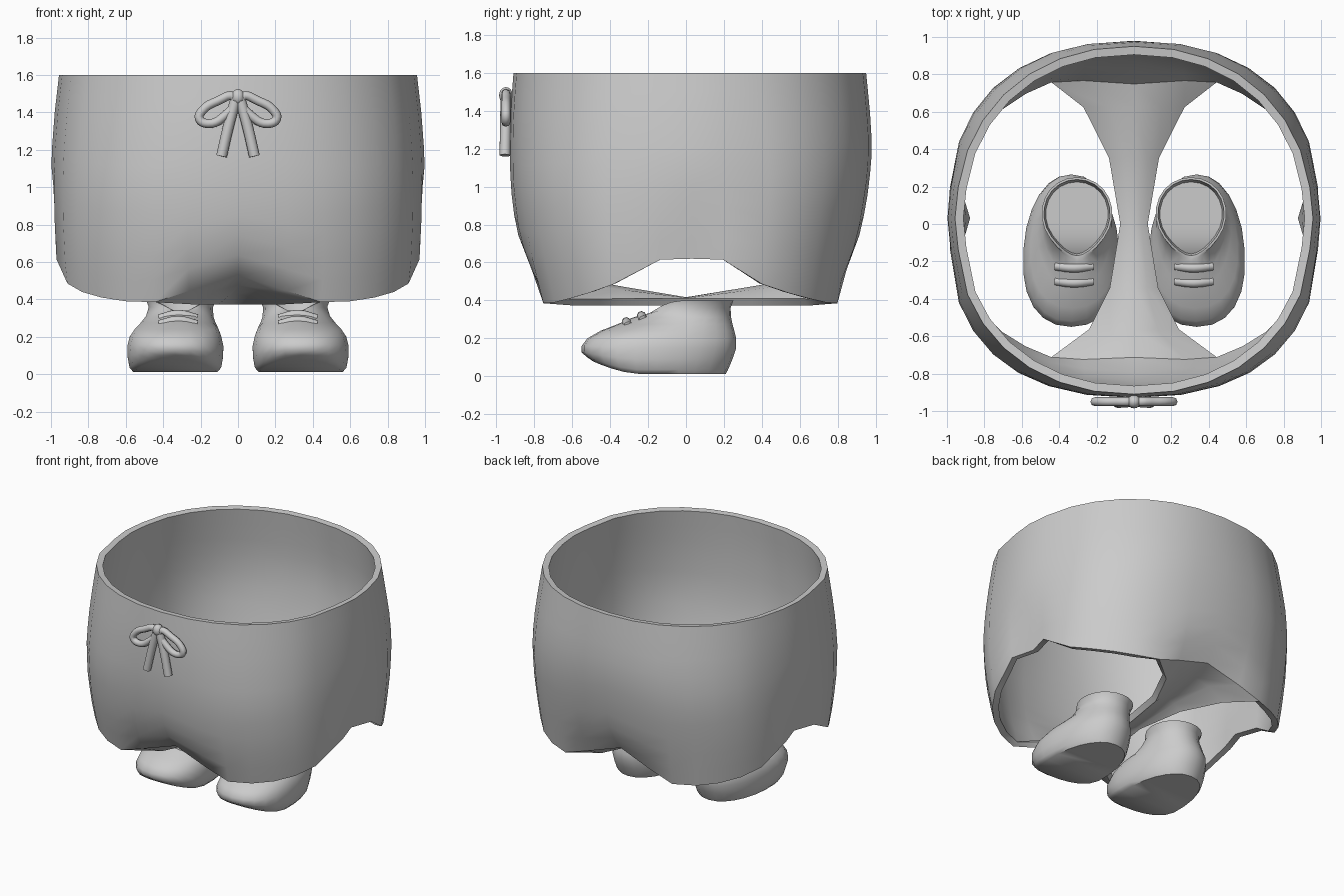
import bpy, bmesh, math
from mathutils import Vector

if "Cube" in bpy.data.objects:
    bpy.data.objects.remove(bpy.data.objects["Cube"])

grey = bpy.data.materials.new("plain grey")
grey.diffuse_color = (0.6, 0.6, 0.6, 1)
grey.use_nodes = True
grey.node_tree.nodes["Principled BSDF"].inputs["Base Color"].default_value = grey.diffuse_color


def finish(ob, angle=40):
    """Apply modifiers, smooth the surface and colour it."""
    bpy.ops.object.select_all(action='DESELECT')
    ob.select_set(True)
    bpy.context.view_layer.objects.active = ob
    if ob.type == 'CURVE':
        bpy.ops.object.convert(target='MESH')
    for m in list(ob.modifiers):
        bpy.ops.object.modifier_apply(modifier=m.name)
    ob.data.materials.clear()
    ob.data.materials.append(grey)
    bpy.ops.object.shade_smooth_by_angle(angle=math.radians(angle))


def mesh_object(name, bm):
    me = bpy.data.meshes.new(name)
    bm.to_mesh(me)
    bm.free()
    ob = bpy.data.objects.new(name, me)
    bpy.context.collection.objects.link(ob)
    return ob


def lookup(table, z):
    """Linear interpolation in rows of (z, values...), highest z first."""
    if z >= table[0][0]:
        return table[0][1:]
    for p, q in zip(table, table[1:]):
        if z >= q[0]:
            t = (p[0] - z) / (p[0] - q[0])
            return [a + (b - a) * t for a, b in zip(p[1:], q[1:])]
    return table[-1][1:]


def power(v, e):
    return math.copysign(abs(v) ** e, v)


# ---- shorts: wall of columns, leg openings below, strip between the legs ----
N, ROWS = 32, 10
# height, half width, front depth, back depth, squareness
BODY = [(1.6, .957, .91, .95, 2.18), (1.4, .98, .925, .97, 2.25), (1.2, .995, .93, .982, 2.35),
        (1.0, 1.0, .925, .965, 2.45), (.8, .995, .9, .93, 2.5), (.6, .985, .86, .89, 2.5),
        (.38, .96, .8, .85, 2.5)]
# hem height per column from the centre seam to the side
HEM = [.53, .445, .385, .39, .41, .44, .485, .615, .62]
DENT = [.1, .05]


def wall_point(k, t):
    phi = 2 * math.pi * k / N
    side = min(k, N - k)                      # 0 front .. 16 back
    near = side if side <= 8 else 16 - side   # 0 centre seam .. 8 side
    z = 1.6 + (HEM[near] - 1.6) * t
    a, front, back, p = lookup(BODY, z)
    c = math.cos(phi)
    x = a * power(math.sin(phi), 2 / p)
    y = -(front if c > 0 else back) * power(c, 2 / p)
    if near < 2:                              # hollow between the legs
        s = min(1, max(0, (.8 - z) / (.8 - HEM[near])))
        y += math.copysign(DENT[near] * s * s, c)
    if near == 7:                             # edges of the side notch
        y = math.copysign(.165, y) + .03
    if near == 8:                             # side notch
        x = math.copysign(a, x) - math.copysign(.065 * max(0, (1.1 - z) / .48), x)
        y = .03
    return x, y, z


bm = bmesh.new()
wall = [[bm.verts.new(wall_point(k, i / ROWS)) for k in range(N)] for i in range(ROWS + 1)]


def bridge(upper, lower):
    for j in range(len(upper) - 1):
        bm.faces.new((lower[j], lower[j + 1], upper[j + 1], upper[j]))


for up, low in zip(wall, wall[1:]):
    bridge(up + up[:1], low + low[:1])

hem = wall[-1]
prev = [hem[k % N] for k in range(-2, 3)]
# strip stations: y, half width, centre height
for y, w, h in ((-.58, .22, .475), (-.35, .105, .43), (0, .052, .372), (.36, .11, .43), (.64, .25, .48)):
    row = [bm.verts.new((w * u, y, .372 + (h - .372) * (1 - u * u))) for u in (-1, -.5, 0, .5, 1)]
    bridge(prev, row)
    prev = row
bridge(prev, [hem[k] for k in range(18, 13, -1)])
shorts = mesh_object("shorts", bm)
mod = shorts.modifiers.new("cloth", 'SOLIDIFY')
mod.thickness = .045
mod.offset = -1
finish(shorts)

# ---- shoes: stacked egg-shaped rings with a pointed collar ----
# height, front y, back y, half width, centre x, toe lift, collar dip
SHOE = [(.012, -.49, .21, .225, .335, .085, 0), (.035, -.525, .222, .245, .335, .07, 0),
        (.09, -.55, .245, .255, .335, .035, 0), (.15, -.55, .265, .257, .335, .01, 0),
        (.2, -.52, .265, .245, .334, 0, 0), (.24, -.45, .255, .225, .328, 0, 0),
        (.275, -.36, .245, .2, .32, 0, 0), (.31, -.28, .238, .18, .312, 0, 0),
        (.36, -.2, .235, .172, .305, 0, .03), (.4, -.185, .25, .188, .305, 0, .07),
        (.4, -.17, .238, .176, .305, 0, .07), (.34, -.16, .225, .166, .305, 0, .04)]
M = 24


def shoe(name, side):
    bm = bmesh.new()
    rings = []
    for z, yf, yb, w, cx, lift, dip in SHOE:
        ring = []
        low = z < .26
        for j in range(M):
            p = 2 * math.pi * j / M
            c, s = math.cos(p), math.sin(p)
            egg = 1 + (.12 * c if low else -.1 * c)
            if low:                           # blunt toe
                c, s = power(c, .9), power(s, .9)
            if dip and c > 0:                 # collar narrows to a point
                egg -= .25 * c * c
            y = (yf + yb) / 2 - (yb - yf) / 2 * c
            up = lift * min(1, max(0, (-y - .25) / .28)) ** 1.6 - dip * max(0, c) ** 3
            ring.append(bm.verts.new((side * (cx + w * egg * s), y, z + up)))
        rings.append(ring)
    for lo, hi in zip(rings, rings[1:]):
        for j in range(M):
            n = (j + 1) % M
            bm.faces.new((lo[j], lo[n], hi[n], hi[j]))
    # sole and insole closed with strips across
    for ring in (rings[0], rings[-1]):
        for j in range(M // 2):
            quad = [ring[j], ring[j + 1], ring[(M - j - 1) % M], ring[(M - j) % M]]
            bm.faces.new(list(dict.fromkeys(quad)))
    bmesh.ops.recalc_face_normals(bm, faces=bm.faces)
    finish(mesh_object(name, bm), 50)


def tube(name, pts, radius, closed=False):
    cu = bpy.data.curves.new(name, 'CURVE')
    cu.dimensions = '3D'
    cu.bevel_depth = radius
    cu.bevel_resolution = 2
    cu.resolution_u = 4
    cu.use_fill_caps = True
    sp = cu.splines.new('BEZIER')
    sp.bezier_points.add(len(pts) - 1)
    for bp, p in zip(sp.bezier_points, pts):
        bp.co = Vector(p)
        bp.handle_left_type = bp.handle_right_type = 'AUTO'
    sp.use_cyclic_u = closed
    ob = bpy.data.objects.new(name, cu)
    bpy.context.collection.objects.link(ob)
    finish(ob, 50)


for label, s in (("left", 1), ("right", -1)):
    shoe(label + "_shoe", s)
    # lace ridges across the instep
    for n, (y, z) in enumerate(((-.235, .315), (-.315, .283))):
        tube(f"{label}_lace_{n + 1}", [(s * .22, y + .01, z - .018), (s * .32, y, z + .005),
                                       (s * .42, y + .01, z - .018)], .024)
    # bow loop and hanging end
    loop = [(.02, 1.48), (.11, 1.46), (.19, 1.41), (.207, 1.365), (.16, 1.34), (.085, 1.37)]
    tube(label + "_bow_loop", [(s * x, -.95, z) for x, z in loop], .024, True)
    tube(label + "_bow_end", [(s * .015, -.95, 1.46), (s * .055, -.952, 1.31),
                              (s * .088, -.955, 1.165)], .029)

# knot
bm = bmesh.new()
bmesh.ops.create_uvsphere(bm, u_segments=14, v_segments=10, radius=1)
for v in bm.verts:
    v.co = Vector((v.co.x * .036, v.co.y * .036 - .95, v.co.z * .043 + 1.482))
finish(mesh_object("bow_knot", bm), 60)
